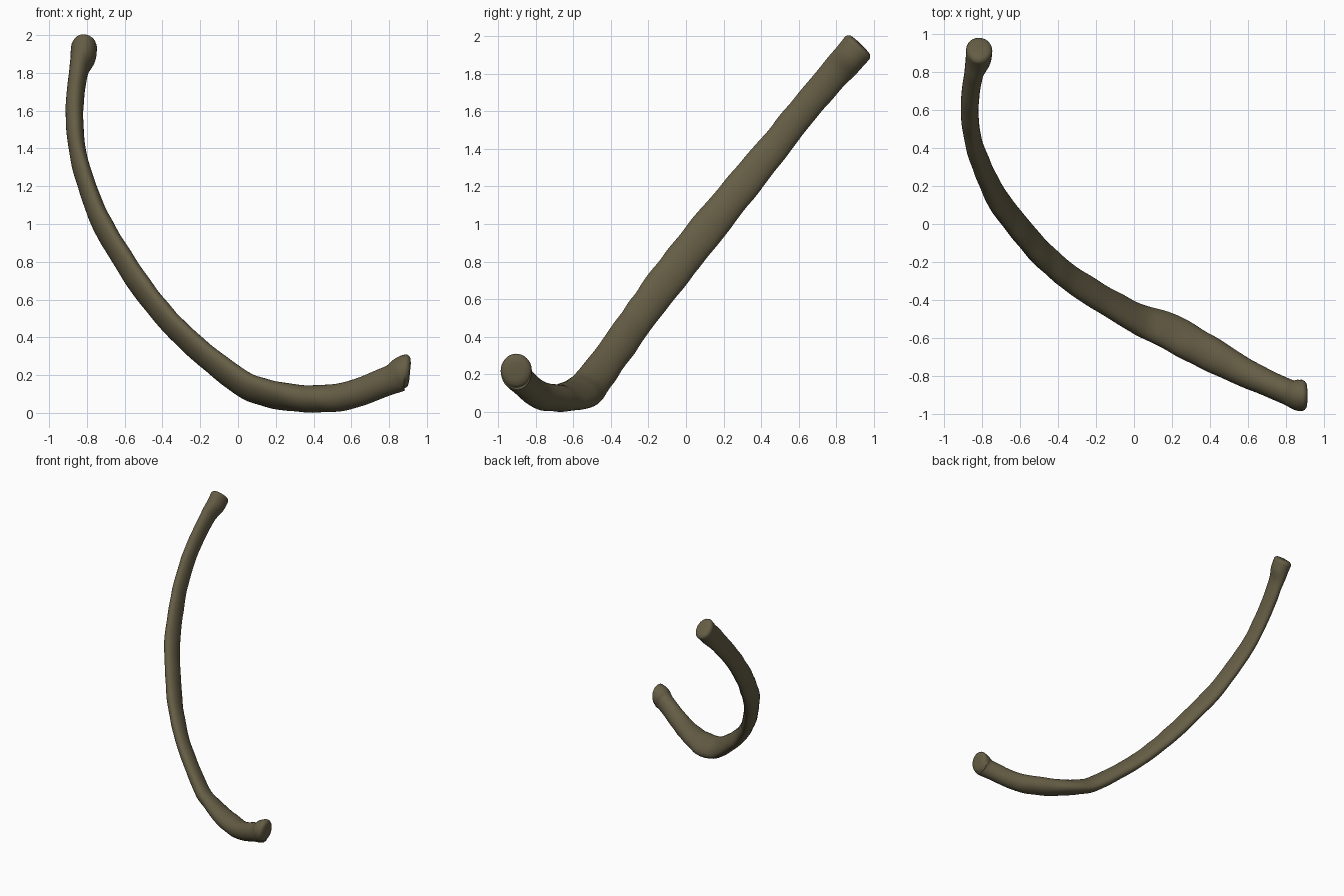
import bpy, bmesh, math
from mathutils import Vector, noise

if "Cube" in bpy.data.objects:
    bpy.data.objects.remove(bpy.data.objects["Cube"])

# Centreline stations: x, y, z, half width, half thickness
S = [(-.815, .913, 1.935, .09, .07), (-.82, .87, 1.89, .088, .068),
     (-.845, .79, 1.8, .084, .050), (-.865, .62, 1.6, .078, .047),
     (-.852, .46, 1.4, .083, .045), (-.80, .30, 1.2, .09, .047),
     (-.72, .135, 1.0, .093, .05), (-.60, -.025, .8, .095, .05),
     (-.46, -.18, .6, .093, .05), (-.28, -.325, .4, .09, .05),
     (0, -.49, .17, .095, .055), (.15, -.55, .105, .105, .06),
     (.3, -.63, .08, .1, .068), (.45, -.71, .075, .088, .073),
     (.6, -.79, .095, .075, .074), (.8, -.88, .17, .067, .078),
     (.86, -.9, .205, .08, .088), (.885, -.903, .22, .083, .09)]
SIDES, STEPS = 32, 8


def spline(u):
    # Catmull-Rom through the stations
    i = min(int(u), len(S) - 2)
    f = u - i
    a, b, c, d = (S[max(0, min(len(S) - 1, i + k))] for k in (-1, 0, 1, 2))
    return [.5 * (2 * q + (r - p) * f + (2 * p - 5 * q + 4 * r - s) * f * f
                  + (3 * q - p - 3 * r + s) * f ** 3) for p, q, r, s in zip(a, b, c, d)]


def frame(u):
    # Tangent plus the wide and thin directions of the section
    last = len(S) - 1
    t = (Vector(spline(min(u + .1, last))[:3]) - Vector(spline(max(u - .1, 0))[:3])).normalized()
    t = t.lerp(Vector((1, 0, -.1)), max(0, min(1, (u - 15) / 2))).normalized()
    k = max(0, min(1, (u - 10) / 4))
    wide = Vector((0, -.77, .63)).lerp(Vector((-.35, -.92, 0)), k)
    wide = (wide - t * wide.dot(t)).normalized()
    return t, wide, t.cross(wide)


bm = bmesh.new()


def ring(u, scale=1, push=0):
    p = spline(u)
    t, w, n = frame(u)
    out = []
    for j in range(SIDES):
        a = 2 * math.pi * j / SIDES
        co = Vector(p[:3]) + t * push + (w * p[3] * math.cos(a) + n * p[4] * math.sin(a)) * scale
        co += (co - Vector(p[:3])) * .07 * noise.noise(co * 8)   # slight bone unevenness
        out.append(bm.verts.new(co))
    return out


# Shaft with rounded ends
end = len(S) - 1
caps = [(.5, .026), (.8, .022), (.93, .013)]
rings = [ring(0, s, -d) for s, d in caps]
rings += [ring(i / STEPS) for i in range(end * STEPS + 1)]
rings += [ring(end, s, d) for s, d in reversed(caps)]
for r0, r1 in zip(rings, rings[1:]):
    for j in range(SIDES):
        k = (j + 1) % SIDES
        bm.faces.new((r0[j], r0[k], r1[k], r1[j]))
bm.faces.new(rings[0][::-1])
bm.faces.new(rings[-1])
bmesh.ops.recalc_face_normals(bm, faces=bm.faces)
for f in bm.faces:
    f.smooth = True

mesh = bpy.data.meshes.new("rib_bone")
bm.to_mesh(mesh)
bm.free()
rib = bpy.data.objects.new("rib_bone", mesh)
bpy.context.collection.objects.link(rib)

# Dull brown bone colour
mat = bpy.data.materials.new("bone")
mat.diffuse_color = (.13, .11, .06, 1)
mat.use_nodes = True
mat.node_tree.nodes["Principled BSDF"].inputs["Base Color"].default_value = mat.diffuse_color
mesh.materials.append(mat)
